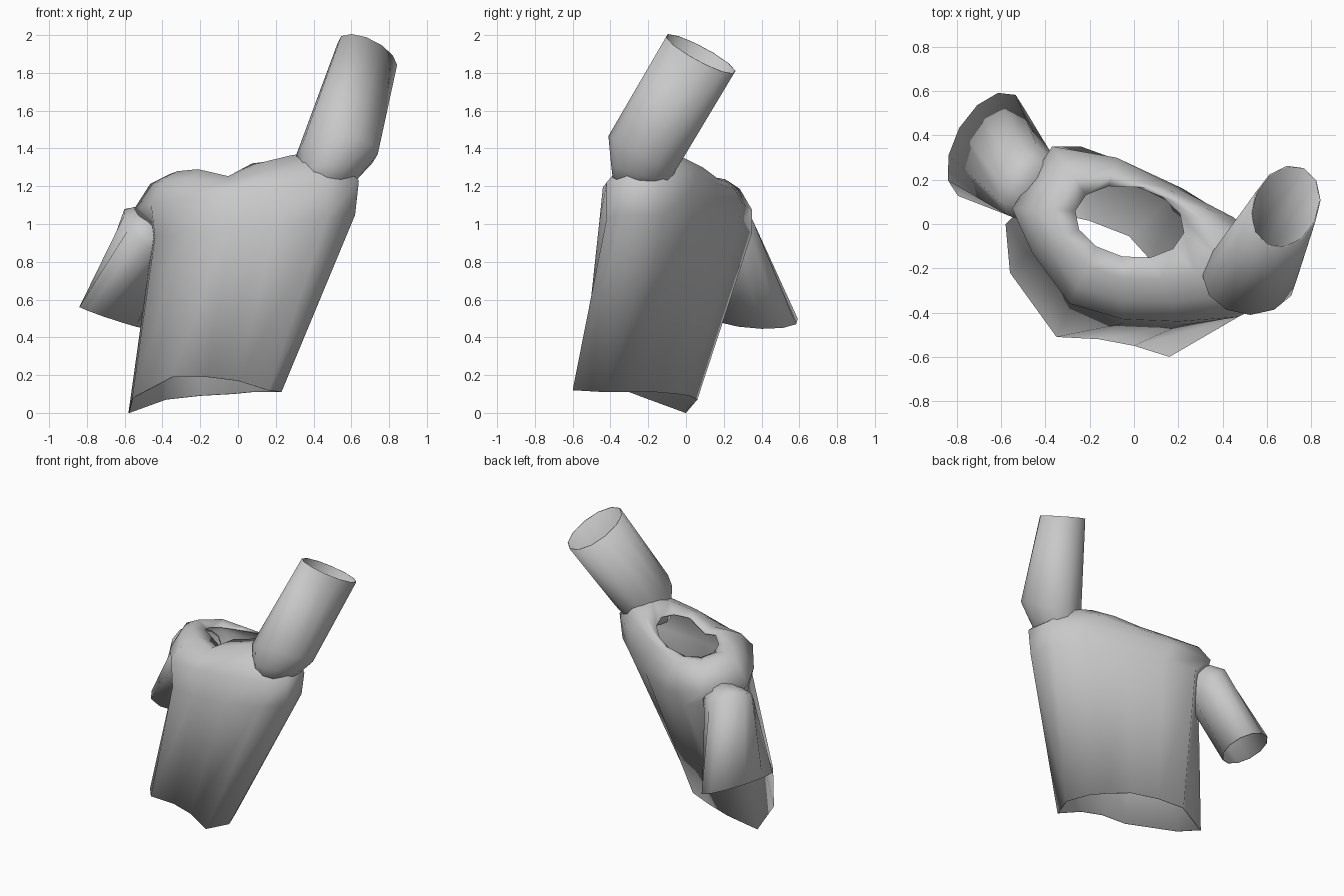
import bpy, bmesh, math
from mathutils import Vector

cube = bpy.data.objects.get("Cube")
if cube:
    bpy.data.objects.remove(cube)

SIDES = 12

cloth = bpy.data.materials.new("grey_cloth")
cloth.use_nodes = True
GREY = (0.58, 0.58, 0.58, 1)
cloth.diffuse_color = GREY
cloth.node_tree.nodes["Principled BSDF"].inputs["Base Color"].default_value = GREY


def ellipse(center, normal, a, b, roll=0.0):
    """Ring of points around center, facing along normal."""
    n = Vector(normal).normalized()
    x = Vector((1, 0, 0))
    u = (x - n * n.dot(x)).normalized()
    v = n.cross(u)
    c, s = math.cos(roll), math.sin(roll)
    u, v = u * c + v * s, v * c - u * s
    steps = [math.pi + math.tau * i / SIDES for i in range(SIDES)]
    return [Vector(center) + u * a * math.cos(t) + v * b * math.sin(t) for t in steps]


def loft(name, rings):
    """Open tube through a list of rings, with a thin cloth thickness."""
    bm = bmesh.new()
    loops = [[bm.verts.new(p) for p in ring] for ring in rings]
    for low, high in zip(loops, loops[1:]):
        for i in range(SIDES):
            j = (i + 1) % SIDES
            bm.faces.new((low[i], low[j], high[j], high[i]))
    bmesh.ops.recalc_face_normals(bm, faces=bm.faces)
    mesh = bpy.data.meshes.new(name)
    bm.to_mesh(mesh)
    bm.free()
    mesh.materials.append(cloth)
    obj = bpy.data.objects.new(name, mesh)
    bpy.context.collection.objects.link(obj)
    thick = obj.modifiers.new("cloth_thickness", "SOLIDIFY")
    thick.thickness = 0.006
    bpy.ops.object.select_all(action="DESELECT")
    obj.select_set(True)
    bpy.context.view_layer.objects.active = obj
    bpy.ops.object.shade_smooth_by_angle(angle=math.radians(65))
    return obj


# Torso outlines, starting at the right side and going round the front
hem = [Vector(p) for p in (
    (-.58, 0, 0), (-.56, -.22, .08), (-.35, -.51, .19), (-.16, -.52, .19),
    (0, -.55, .17), (.16, -.6, .12), (.23, -.43, .11), (.17, -.27, .11),
    (.08, -.16, .11), (-.02, -.05, .1), (-.2, .02, .09), (-.38, .06, .07))]
chest_outline = (
    (-.45, .13), (-.44, -.08), (-.28, -.36), (-.05, -.45), (.2, -.46), (.47, -.42),
    (.62, -.33), (.6, -.12), (.43, .03), (.22, .16), (-.02, .27), (-.24, .35))
chest = [Vector((x, y, .98 + .11 * x)) for x, y in chest_outline]
shoulder_outline = (
    (-.55, .07), (-.46, -.13), (-.29, -.36), (-.05, -.43), (.2, -.44), (.47, -.42),
    (.64, -.33), (.63, -.13), (.45, .03), (.2, .16), (-.08, .3), (-.37, .35))
shoulder = [Vector((x, y, 1.14 + .1 * x - .08 * y)) for x, y in shoulder_outline]

# Slanted neckline with a dip at the front right of the collar
neck = ellipse((-.02, .01, 0), (0, 0, 1), .25, .16, -.2)
for p in neck:
    p.z = 1.27 + .15 * p.x - .25 * p.y + .3 * p.x ** 2
neck[3].z -= .06


def yoke_ring(t):
    ring = []
    for s, n in zip(shoulder, neck):
        q = s.lerp(n, t)
        q.z += .07 * math.sin(math.pi * t) * (.5 + 2.2 * abs(q.x))
        ring.append(q)
    return ring


loft("shirt_body", [hem, chest, shoulder, yoke_ring(.3), yoke_ring(.65), neck])

# Raised left sleeve
loft("left_sleeve", [
    ellipse((.46, -.25, 1.18), (0, 0, 1), .13, .13),
    ellipse((.485, -.24, 1.26), (0, .2, .6), .165, .165),
    ellipse((.525, -.235, 1.37), (0, .3, .55), .215, .2),
    ellipse((.685, .078, 1.9), (.15, .25, .53), .15, .22, -.4)])

# Hanging right sleeve
loft("right_sleeve", [
    ellipse((-.38, .16, 1.02), (-.7, .3, -.45), .11, .13, .3),
    ellipse((-.48, .19, .96), (-.6, .3, -.6), .17, .18, .3),
    ellipse((-.665, .355, .505), (-.36, .05, -1), .155, .265, .55)])
